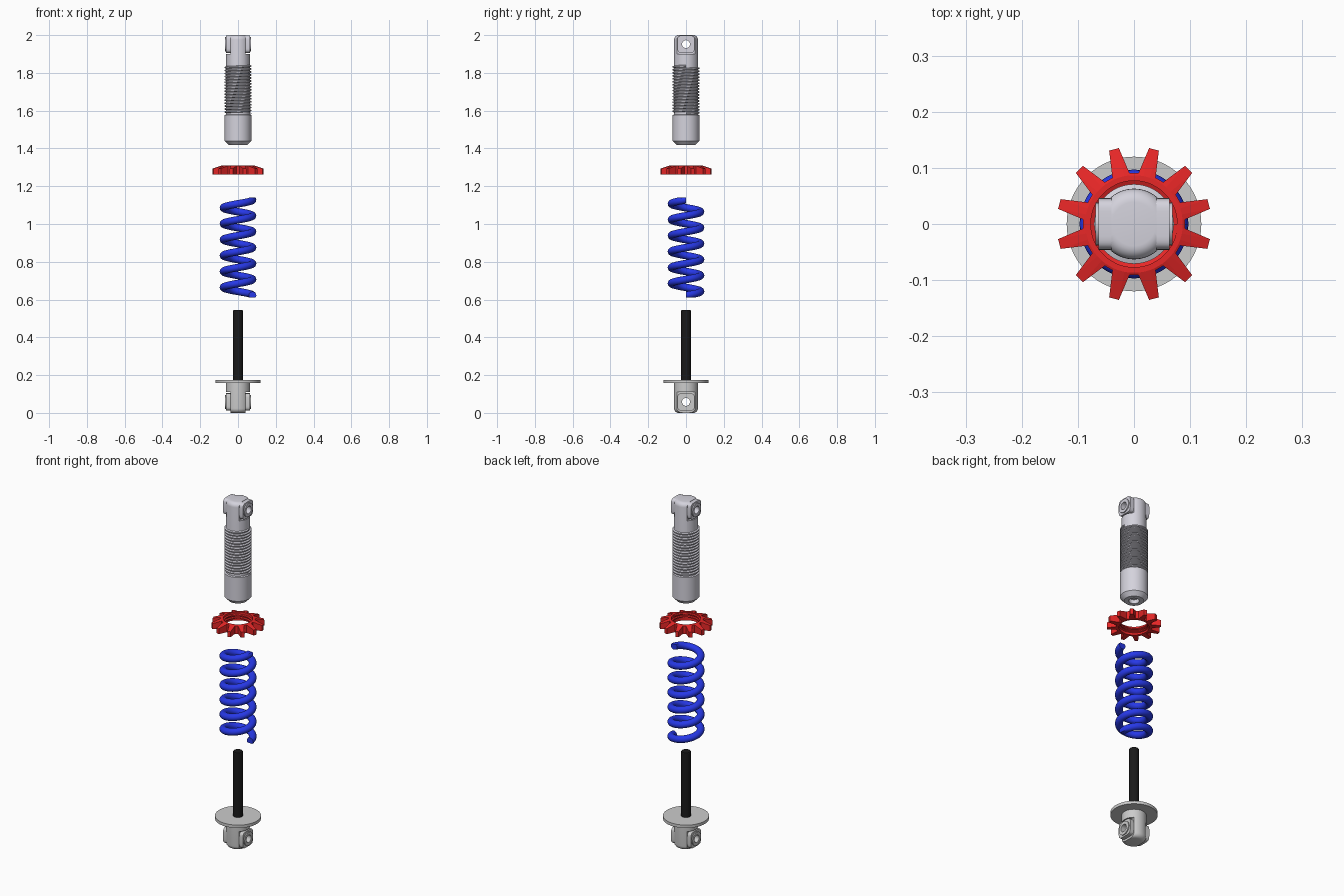
import bpy, bmesh
from math import sin, cos, pi, radians, copysign

if "Cube" in bpy.data.objects:
    bpy.data.objects.remove(bpy.data.objects["Cube"])


def material(name, rgb):
    m = bpy.data.materials.new(name)
    m.diffuse_color = (*rgb, 1)
    m.use_nodes = True
    m.node_tree.nodes["Principled BSDF"].inputs["Base Color"].default_value = m.diffuse_color
    return m


silver = material("silver", (0.66, 0.65, 0.72))
red = material("red", (0.80, 0.02, 0.02))
blue = material("blue", (0.02, 0.04, 0.80))
black = material("black", (0.01, 0.01, 0.01))


def skin(name, sections, mat=None, loop=False):
    """Join successive closed cross-sections with quads."""
    bm = bmesh.new()
    rows = [[bm.verts.new(p) for p in s] for s in sections]
    n = len(rows[0])
    for i in range(len(rows) if loop else len(rows) - 1):
        a, b = rows[i], rows[(i + 1) % len(rows)]
        for j in range(n):
            k = (j + 1) % n
            bm.faces.new((a[j], a[k], b[k], b[j]))
    if not loop:
        bm.faces.new(rows[0])
        bm.faces.new(rows[-1])
    bmesh.ops.remove_doubles(bm, verts=bm.verts, dist=1e-5)
    bmesh.ops.recalc_face_normals(bm, faces=bm.faces)
    me = bpy.data.meshes.new(name)
    bm.to_mesh(me)
    bm.free()
    ob = bpy.data.objects.new(name, me)
    bpy.context.collection.objects.link(ob)
    if mat:
        me.materials.append(mat)
    return ob


def polar(r, a, z):
    return (r * cos(a), r * sin(a), z)


def lathe(name, profile, mat=None, n=64):
    return skin(name, [[polar(r, 2 * pi * i / n, z) for r, z in profile]
                       for i in range(n)], mat, True)


def helix(name, section, z0, z1, turns, mat=None, clamp=(0, 2)):
    """Sweep a (radius, height) section up a right-handed helix."""
    n = round(turns * 48)
    return skin(name, [[polar(r, 2 * pi * turns * i / n,
                              min(max(z0 + (z1 - z0) * i / n + h, clamp[0]), clamp[1]))
                        for r, h in section] for i in range(n + 1)], mat)


def smooth(ob):
    bpy.ops.object.select_all(action='DESELECT')
    ob.select_set(True)
    bpy.context.view_layer.objects.active = ob
    bpy.ops.object.shade_smooth_by_angle(angle=radians(32))


def cut(ob, cutter):
    m = ob.modifiers.new("cut", 'BOOLEAN')
    m.operation, m.solver, m.object = 'DIFFERENCE', 'EXACT', cutter
    bpy.context.view_layer.objects.active = ob
    bpy.ops.object.modifier_apply(modifier=m.name)
    bpy.data.objects.remove(cutter)


def box(x0, x1, z0, z1):
    return skin("cutter", [[(x, -.1, z0), (x, .1, z0), (x, .1, z1), (x, -.1, z1)]
                           for x in (x0, x1)])


def ring(x, z, half, power=1.0, n=40):
    """Circle (power 1) or rounded square (power < 1) facing along x."""
    pts = []
    for i in range(n):
        c, s = cos(2 * pi * i / n), sin(2 * pi * i / n)
        pts.append((x, half * copysign(abs(c) ** power, c),
                    z + half * copysign(abs(s) ** power, s)))
    return pts


def pin(z):
    return skin("cutter", [ring(x, z, .021) for x in (-.1, .1)])


def eye(column, label, z, z0, z1, mat):
    """Side flats, two bosses and a through hole on a column end."""
    for s in (-1, 1):
        cut(column, box(s * .04, s * .1, z0, z1))
    cut(column, pin(z))
    for side, s in (("left", -1), ("right", 1)):
        boss = skin(f"{label}_boss_{side}",
                    [ring(s * .038, z, .046, .4), ring(s * .063, z, .046, .4),
                     ring(s * .063, z, .038), ring(s * .069, z, .038)], mat)
        cut(boss, pin(z))
        smooth(boss)


def fillet(r, z, f, up):
    """Quarter-round profile from flat end to cylinder wall."""
    d = 1 if up else -1
    return [(r - f + f * sin(t), z + d * f * (cos(t) - 1))
            for t in (pi / 2 * i / 6 for i in range(7))]


# Upper damper body with bore, chamfer, thread core and rounded head
body = lathe("damper_body", [(0, 1.44), (.027, 1.44), (.027, 1.418), (.05, 1.418),
                             (.071, 1.44), (.071, 1.577), (.063, 1.58)]
             + fillet(.063, 2.0, .024, True)[::-1] + [(0, 2.0)], silver)
eye(body, "upper", 1.952, 1.9, 2.05, silver)
smooth(body)
smooth(helix("body_thread", [(.061, -.007), (.071, -.003), (.071, .003), (.061, .007)],
             1.585, 1.836, 16, silver))

# Red toothed adjuster nut: twelve tapered teeth around a threaded hole
sections = []
for t in range(12):
    for da, r, z in ((-10, .091, 1.308), (-3.7, .138, 1.293),
                     (3.7, .138, 1.293), (10, .091, 1.308)):
        a = radians(15 + 30 * t + da)
        sections.append([polar(.077, a, 1.262), polar(.077, a, 1.31),
                         polar(.087, a, 1.31), polar(r, a, z), polar(r, a, 1.262)])
skin("adjuster_nut", sections, red, True)
smooth(helix("nut_thread", [(.079, -.007), (.07, -.003), (.07, .003), (.079, .007)],
             1.27, 1.302, 2, red))

# Coil spring with ground ends
wire = [(.077 + .02 * cos(2 * pi * i / 16), .02 * sin(2 * pi * i / 16)) for i in range(16)]
smooth(helix("coil_spring", wire, .622, 1.128, 6, blue, (.61, 1.14)))

# Piston rod
smooth(lathe("piston_rod", [(0, .16), (.026, .16), (.026, .542), (.024, .545), (0, .545)],
             black, 32))

# Lower mount with spring plate
base = lathe("lower_mount", [(0, 0)] + fillet(.063, 0, .024, False)
             + [(.063, .157), (.12, .157), (.12, .174), (0, .174)])
eye(base, "lower", .058, -.05, .11, None)
smooth(base)
